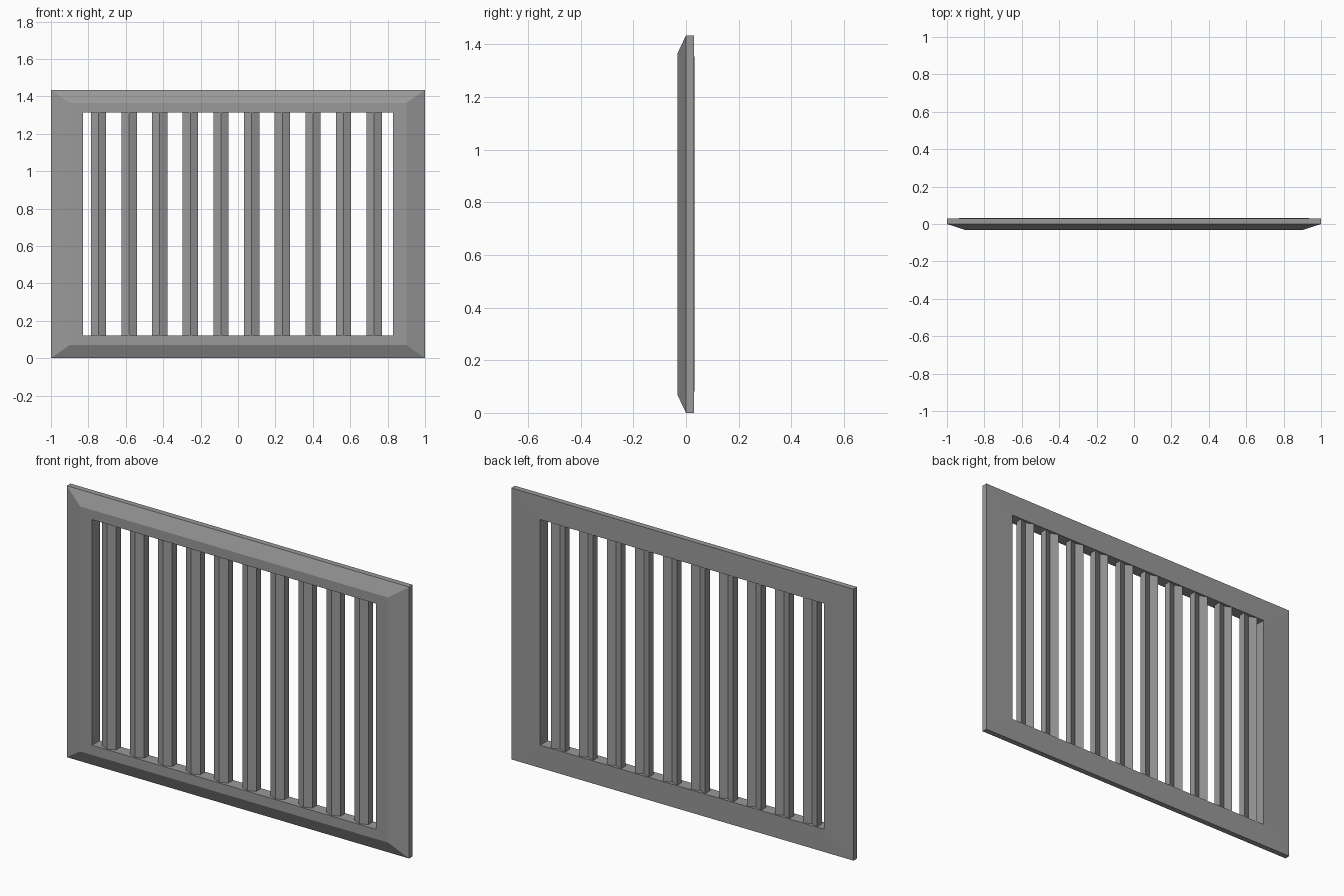
import bpy, bmesh

if "Cube" in bpy.data.objects:
    bpy.data.objects.remove(bpy.data.objects["Cube"])

W, H = 1.0, 1.434      # frame half width and height

# Dark grey metal
metal = bpy.data.materials.new("dark_grey_metal")
metal.diffuse_color = (0.32, 0.32, 0.32, 1)
metal.use_nodes = True
metal.node_tree.nodes["Principled BSDF"].inputs["Base Color"].default_value = metal.diffuse_color


def add_object(name, bm):
    bmesh.ops.recalc_face_normals(bm, faces=bm.faces)
    me = bpy.data.meshes.new(name)
    bm.to_mesh(me)
    bm.free()
    me.materials.append(metal)
    ob = bpy.data.objects.new(name, me)
    bpy.context.collection.objects.link(ob)
    return ob


# Frame: closed loft of rectangular loops (inset x, inset z, y)
loops = [
    (0.00, 0.000, 0.030),    # outer back edge
    (0.00, 0.000, 0.000),    # outer edge, start of bevel
    (0.10, 0.070, -0.033),   # inner end of bevel
    (0.17, 0.121, -0.033),   # opening, front
    (0.17, 0.121, 0.032),    # opening, back
]
bm = bmesh.new()
rings = []
for ix, iz, y in loops:
    x, z0, z1 = W - ix, iz, H - iz
    rings.append([bm.verts.new(p) for p in
                  ((-x, y, z0), (x, y, z0), (x, y, z1), (-x, y, z1))])
for a, b in zip(rings, rings[1:] + rings[:1]):
    for i in range(4):
        j = (i + 1) % 4
        bm.faces.new((a[i], a[j], b[j], b[i]))
add_object("grille_frame", bm)

# Slat: shallow chevron section with its ridge towards the front
section = [(-0.041, -0.010), (0, -0.027), (0.041, -0.010),
           (0.041, 0.030), (0, 0.013), (-0.041, 0.030)]
bm = bmesh.new()
low = [bm.verts.new((x, y, 0.116)) for x, y in section]
top = [bm.verts.new((x, y, H - 0.116)) for x, y in section]
for i in range(6):
    j = (i + 1) % 6
    bm.faces.new((low[i], low[j], top[j], top[i]))
for ring in (low, top):
    bm.faces.new((ring[0], ring[1], ring[4], ring[5]))
    bm.faces.new((ring[1], ring[2], ring[3], ring[4]))
slat = add_object("slat_1", bm)
slat.location.x = -0.746

# Ten evenly spaced slats
for i in range(1, 10):
    ob = bpy.data.objects.new(f"slat_{i + 1}", slat.data)
    ob.location.x = -0.746 + 0.1638 * i
    bpy.context.collection.objects.link(ob)
